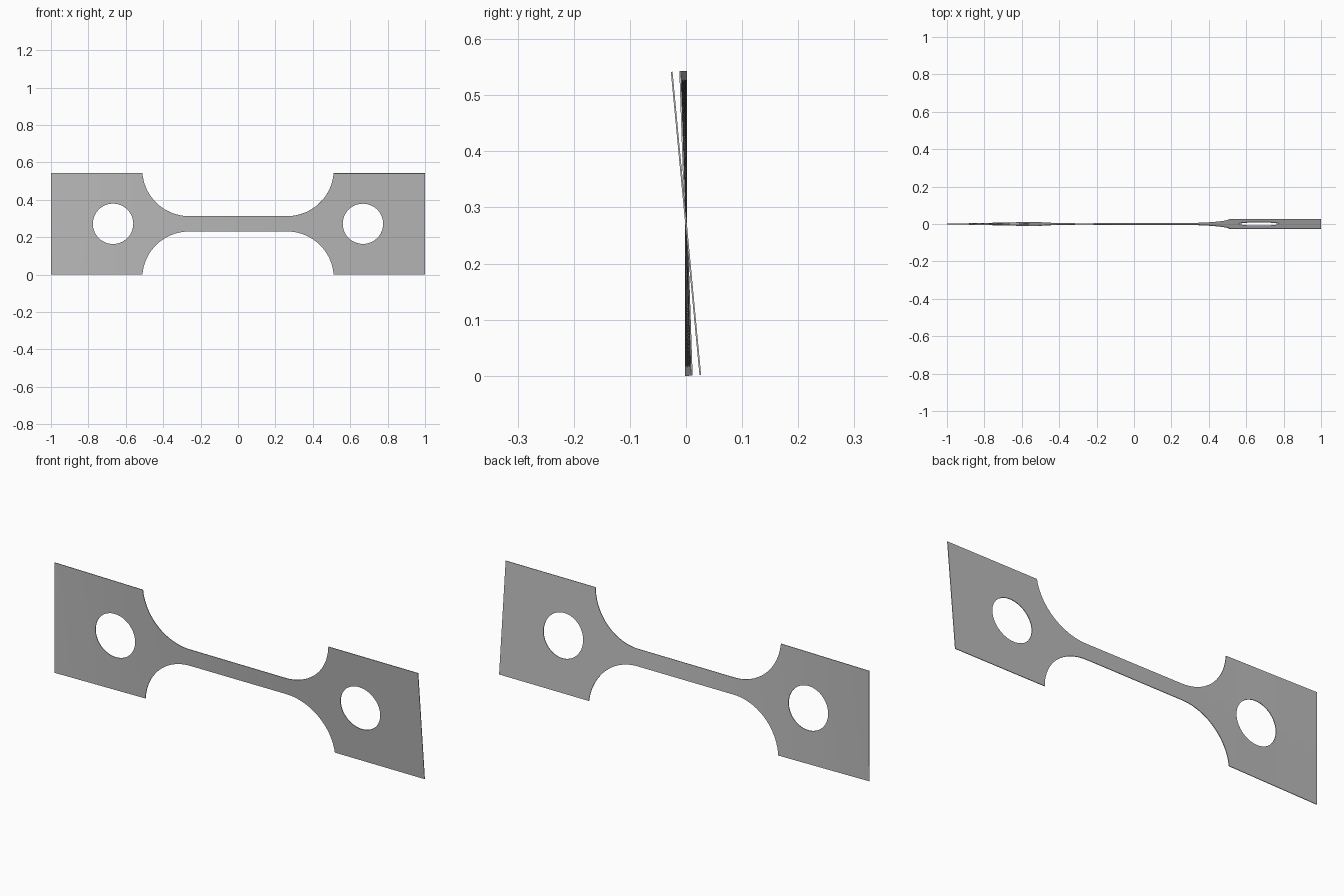
import bpy
import bmesh
from math import sin, cos, pi, sqrt

if "Cube" in bpy.data.objects:
    bpy.data.objects.remove(bpy.data.objects["Cube"], do_unlink=True)

HALF_H = 0.2715      # half height of the grip plates
NECK = 0.041         # half height of the narrow neck
FILLET = 0.25        # radius of the shoulder curves
SHOULDER = 0.511     # where the plates begin
HOLE_X, HOLE_R = 0.668, 0.108
THICK = 0.003
TWIST = 0.094        # final twist in radians

rise = FILLET - (HALF_H - NECK)
ARC_X = SHOULDER - sqrt(FILLET ** 2 - rise ** 2)


def outer(x):
    """Half height of the outline."""
    x = abs(x)
    if x <= ARC_X:
        return NECK
    if x >= SHOULDER - 1e-6:
        return HALF_H
    return NECK + FILLET - sqrt(FILLET ** 2 - (x - ARC_X) ** 2)


def inner(x):
    """Half height of the round hole, zero away from it."""
    return sqrt(max(0, HOLE_R ** 2 - (abs(x) - HOLE_X) ** 2))


def twisted(x, z):
    """The strip turns gradually from the right end, then stays flat."""
    a = TWIST * min(1, (x + 1) / 1.2)
    return (x, -z * sin(a), HALF_H + z * cos(a))


# Column positions: neck, shoulder arc, hole, plate end
half = [ARC_X * i / 6 for i in range(7)]
end_angle = math_end = pi / 2 - rise / FILLET
half += [ARC_X + FILLET * sin(end_angle * i / 20) for i in range(1, 20)]
half += [SHOULDER, (SHOULDER + HOLE_X - HOLE_R) / 2]
half += [HOLE_X - HOLE_R * cos(pi * i / 32) for i in range(33)]
half += [HOLE_X + HOLE_R + (1 - HOLE_X - HOLE_R) * i / 5 for i in range(1, 6)]
columns = [-x for x in reversed(half[1:])] + half

# Sheet: an upper and a lower strip that meet on the centre line
bm = bmesh.new()
for side in (1, -1):
    rows = [(bm.verts.new(twisted(x, side * inner(x))),
             bm.verts.new(twisted(x, side * outer(x)))) for x in columns]
    for (a, b), (c, d) in zip(rows, rows[1:]):
        bm.faces.new((a, c, d, b) if side > 0 else (a, b, d, c))
bmesh.ops.remove_doubles(bm, verts=bm.verts, dist=1e-5)
bmesh.ops.recalc_face_normals(bm, faces=bm.faces)
mesh = bpy.data.meshes.new("test_strip")
bm.to_mesh(mesh)
bm.free()
strip = bpy.data.objects.new("test_strip", mesh)
bpy.context.collection.objects.link(strip)

# Plain grey metal
grey = bpy.data.materials.new("grey_metal")
grey.use_nodes = True
colour = (0.5, 0.5, 0.5, 1)
grey.diffuse_color = colour
grey.node_tree.nodes["Principled BSDF"].inputs["Base Color"].default_value = colour
mesh.materials.append(grey)

# Sheet thickness, with crisp rims
solid = strip.modifiers.new("thickness", 'SOLIDIFY')
solid.thickness = THICK
solid.offset = 0
bpy.ops.object.select_all(action='DESELECT')
strip.select_set(True)
bpy.context.view_layer.objects.active = strip
bpy.ops.object.modifier_apply(modifier=solid.name)
bpy.ops.object.shade_smooth_by_angle()
